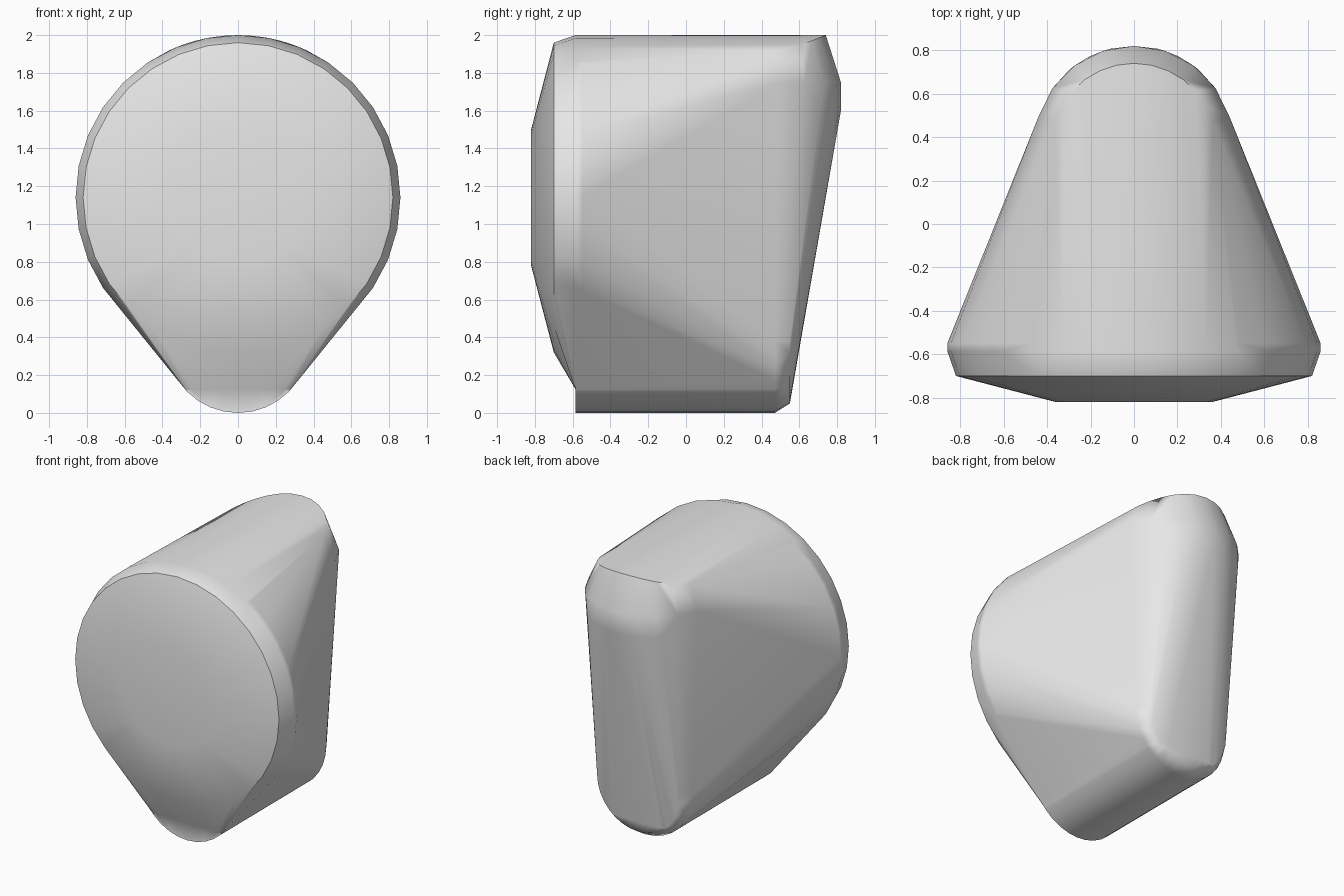
import bpy, bmesh, math

cube = bpy.data.objects.get("Cube")
if cube:
    bpy.data.objects.remove(cube, do_unlink=True)

AXIS_Z = 1.14   # height of the big round front
KEEL_Z = 0.38   # height of the small round underside
BACK_Y = 0.36   # centre of the rounded back


def upright(y, z, r, n, start=0, end=360):
    """Arc of n steps facing the front."""
    angles = [math.radians(start + (end - start) * i / n) for i in range(n + 1)]
    return [(r * math.cos(a), y, z + r * math.sin(a)) for a in angles]


def level(z, r, n, start=17, end=163):
    """Arc of n steps lying flat around the back."""
    angles = [math.radians(start + (end - start) * i / n) for i in range(n + 1)]
    return [(r * math.cos(a), BACK_Y + r * math.sin(a), z) for a in angles]


# Front cap, rim and widest ring
points = upright(-0.82, AXIS_Z, 0.36, 32)[:-1]
points += upright(-0.70, AXIS_Z, 0.82, 32)[:-1]
points += upright(-0.585, AXIS_Z, 0.86, 32)[:-1]
points += upright(-0.55, AXIS_Z, 0.86, 32)[:-1]

# Underside keel and its bevelled back end
points += upright(-0.585, KEEL_Z, 0.38, 16, 180, 360)
points += upright(0.47, KEEL_Z, 0.38, 16, 180, 360)
points += upright(0.55, KEEL_Z, 0.33, 16, 180, 360)

# Top back edge, following the curve of the big round front
points += [(x, y, AXIS_Z + math.sqrt(0.86 ** 2 - x * x))
           for x, y, z in level(2.0, 0.38, 12)]

# Back shoulder
points += level(1.75, 0.46, 8)
points += level(1.60, 0.46, 6, 50, 130)

# Skin all the rings
bm = bmesh.new()
for p in points:
    bm.verts.new(p)
bmesh.ops.convex_hull(bm, input=bm.verts[:], use_existing_faces=False)
loose = [v for v in bm.verts if not v.link_faces]
bmesh.ops.delete(bm, geom=loose, context='VERTS')
bmesh.ops.dissolve_limit(bm, angle_limit=math.radians(0.6),
                         verts=bm.verts[:], edges=bm.edges[:])

# Upright front end of the keel
bmesh.ops.bisect_plane(bm, geom=bm.verts[:] + bm.edges[:] + bm.faces[:],
                       plane_co=(0, 0, 0.125), plane_no=(0, 0, 1))
for v in bm.verts:
    if v.co.z < 0.126 and v.co.y < -0.585:
        v.co.y = -0.585
bmesh.ops.recalc_face_normals(bm, faces=bm.faces[:])

mesh = bpy.data.meshes.new("rounded_body")
bm.to_mesh(mesh)
bm.free()
body = bpy.data.objects.new("rounded_body", mesh)
bpy.context.collection.objects.link(body)

# Plain grey
grey = bpy.data.materials.new("light_grey")
grey.use_nodes = True
colour = (0.8, 0.8, 0.8, 1.0)
grey.diffuse_color = colour
for node in grey.node_tree.nodes:
    if node.type == 'BSDF_PRINCIPLED':
        node.inputs["Base Color"].default_value = colour
mesh.materials.append(grey)

# Smooth shading with crisp rim and top edge
bpy.ops.object.select_all(action='DESELECT')
body.select_set(True)
bpy.context.view_layer.objects.active = body
bpy.ops.object.shade_smooth_by_angle(angle=math.radians(50))
weighted = body.modifiers.new("weighted_normals", 'WEIGHTED_NORMAL')
weighted.keep_sharp = True
